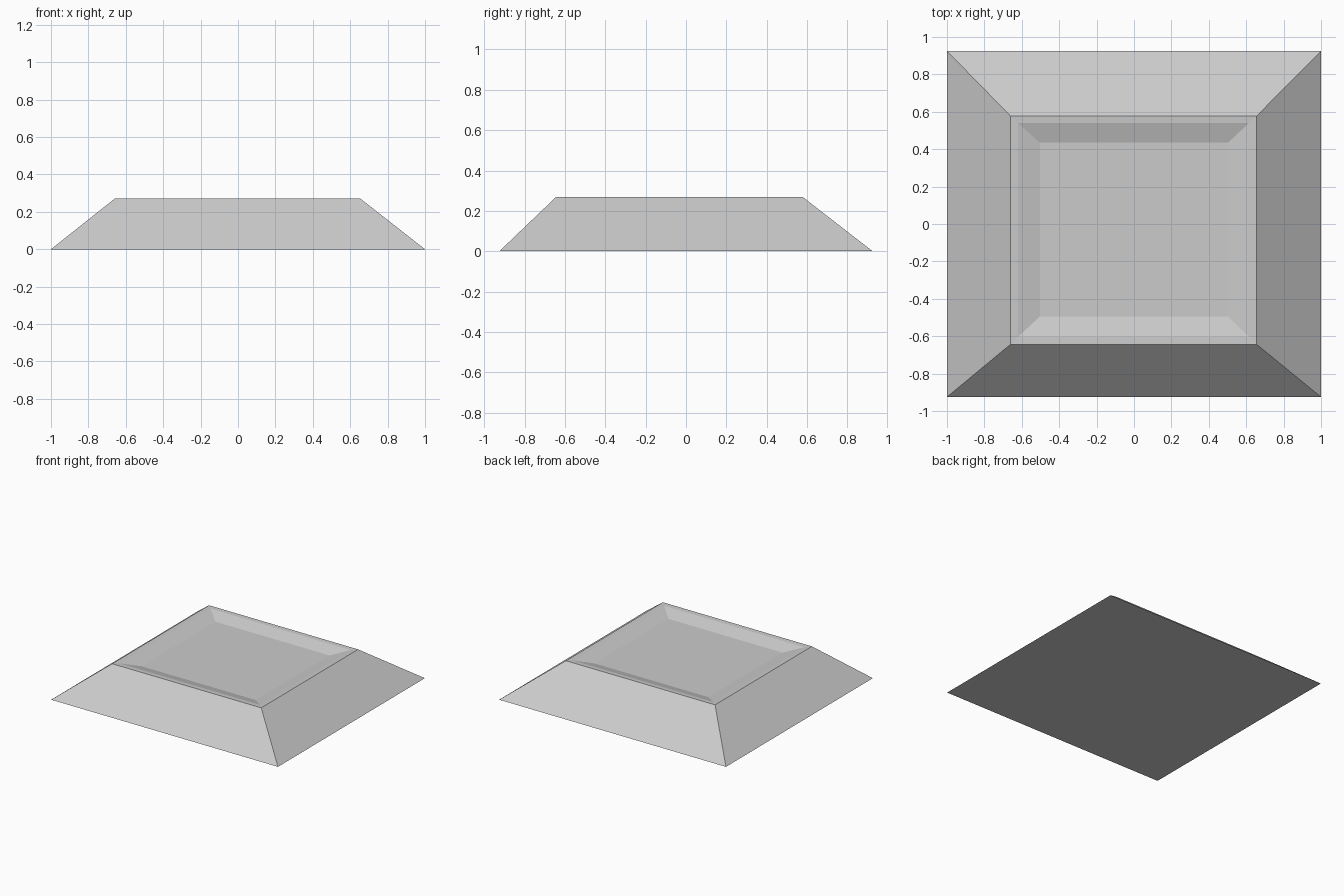
import bpy
import bmesh

if "Cube" in bpy.data.objects:
    bpy.data.objects.remove(bpy.data.objects["Cube"])

# Stacked rectangular outlines: x min, x max, y min, y max, z
LEVELS = [
    (-1.0, 1.0, -0.925, 0.925, 0.0),       # base
    (-0.66, 0.655, -0.643, 0.577, 0.27),   # top outer edge
    (-0.62, 0.615, -0.603, 0.54, 0.268),   # inner edge of rim
    (-0.503, 0.503, -0.495, 0.435, 0.235), # recessed floor
]

bm = bmesh.new()
rings = []
for x0, x1, y0, y1, z in LEVELS:
    corners = [(x0, y0), (x1, y0), (x1, y1), (x0, y1)]
    rings.append([bm.verts.new((x, y, z)) for x, y in corners])

# Sloping sides, rim and recess walls
for a, b in zip(rings, rings[1:]):
    for i in range(4):
        j = (i + 1) % 4
        bm.faces.new((a[i], a[j], b[j], b[i]))

# Underside and recessed floor
bm.faces.new(list(reversed(rings[0])))
bm.faces.new(rings[-1])
bmesh.ops.recalc_face_normals(bm, faces=bm.faces[:])

mesh = bpy.data.meshes.new("sloped_tray_block")
bm.to_mesh(mesh)
bm.free()
block = bpy.data.objects.new("sloped_tray_block", mesh)
bpy.context.collection.objects.link(block)
